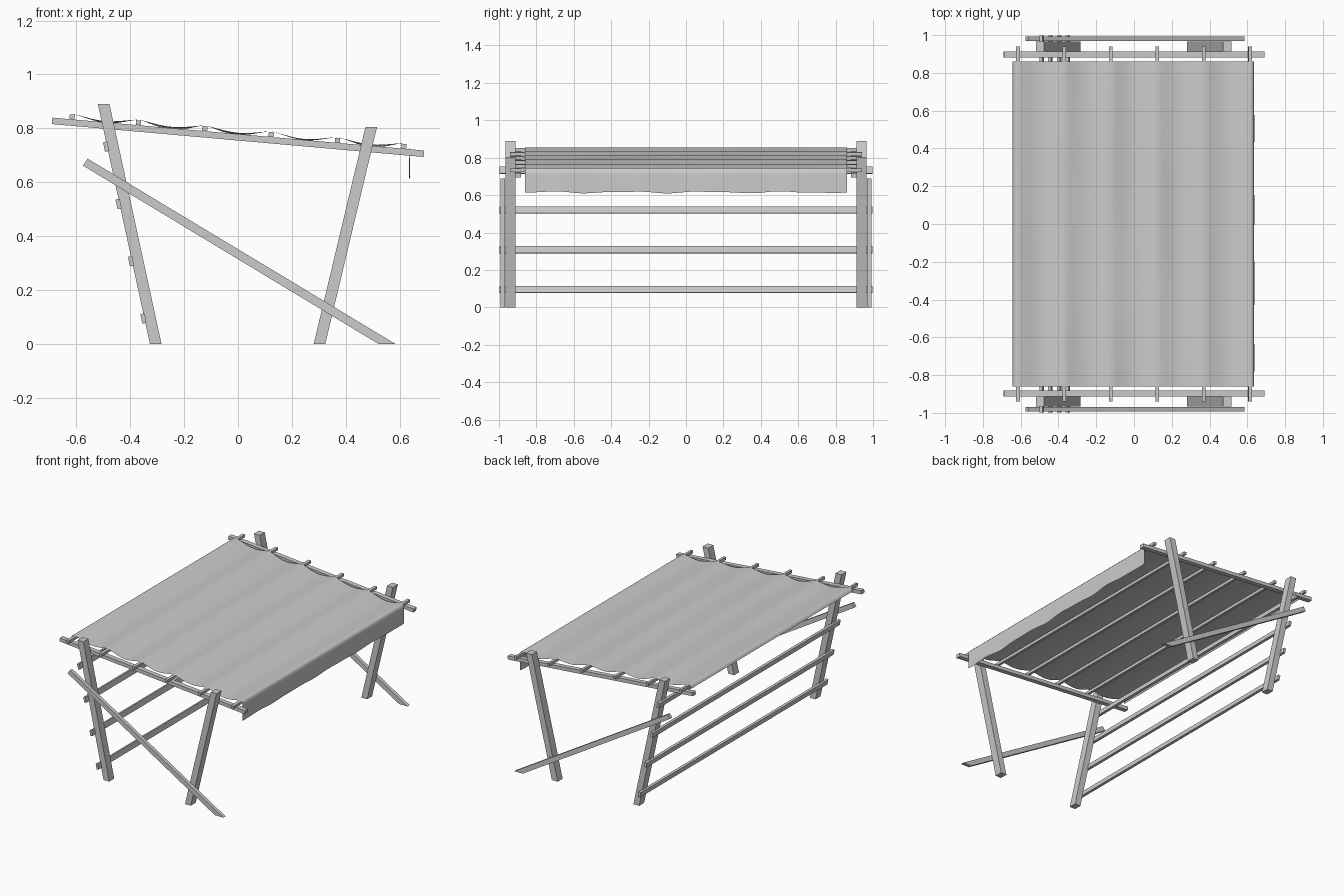
import bpy, bmesh, math
from mathutils import Vector

if "Cube" in bpy.data.objects:
    bpy.data.objects.remove(bpy.data.objects["Cube"])


def prism(name, pts, y0, y1, mirror=False):
    """Extrude an x-z outline along y, optionally mirrored to the other side."""
    bm = bmesh.new()
    a = [bm.verts.new((x, y0, z)) for x, z in pts]
    b = [bm.verts.new((x, y1, z)) for x, z in pts]
    n = len(pts)
    bm.faces.new(a)
    bm.faces.new(b[::-1])
    for i in range(n):
        bm.faces.new((a[i], b[i], b[(i + 1) % n], a[(i + 1) % n]))
    bmesh.ops.recalc_face_normals(bm, faces=bm.faces)
    me = bpy.data.meshes.new(name)
    bm.to_mesh(me)
    bm.free()
    ob = bpy.data.objects.new(name, me)
    bpy.context.collection.objects.link(ob)
    if mirror:
        m = ob.modifiers.new("mirror", 'MIRROR')
        m.use_axis = (False, True, False)
    return ob


def rect(cx, cz, w, h, ang):
    """Rotated rectangle outline in x-z."""
    c, s = math.cos(ang), math.sin(ang)
    return [(cx + u * c - v * s, cz + u * s + v * c)
            for u, v in ((-w/2, -h/2), (w/2, -h/2), (w/2, h/2), (-w/2, h/2))]


# Splayed legs, cut level at both ends
def leg(name, xb, xt, top):
    w = 0.0215
    prism(name, [(xb - w, 0), (xb + w, 0), (xt + w, top), (xt - w, top)],
          0.912, 0.965, True)


leg("back_legs", -0.305, -0.498, 0.89)
leg("front_legs", 0.302, 0.494, 0.805)

# Sloping side rails
slope = math.atan(-0.0885)
prism("side_rails", rect(0, 0.767, 1.384, 0.024, slope), 0.881, 0.913, True)

# Diagonal braces, square at the top and level on the ground
prism("diagonal_braces", [(-0.575, 0.662), (0.522, 0), (0.585, 0), (-0.558, 0.688)],
      0.968, 0.992, True)

# Rungs across the back legs
lean = math.atan(0.193 / 0.89)
for i in range(4):
    z = 0.095 + i * 0.2125
    x = -0.305 - 0.193 * z / 0.89 - 0.025
    prism(f"back_rung_{i + 1}", rect(x, z, 0.016, 0.036, lean), -0.998, 0.998)

# Battens lying on the rails
span = 1.23
batten_x = [-0.615 + i * span / 5 for i in range(6)]


def rail_z(x):
    return 0.779 - 0.0885 * x


for i, x in enumerate(batten_x):
    prism(f"roof_batten_{i + 1}", rect(x, rail_z(x) + 0.009, 0.019, 0.018, slope), -0.94, 0.94)

# Cloth canopy: sags between battens, hangs over the front
profile = [(-0.643, 0.834, 0, 0), (-0.637, 0.845, 0, 0), (-0.628, 0.854, 0, 0)]
STEPS = 10
for i in range(5):
    for k in range(STEPS):
        t = k / STEPS
        x = batten_x[i] + t * span / 5
        profile.append((x, rail_z(x) + 0.021, math.sin(math.pi * t) ** 1.3, 0))
profile += [(0.615, 0.746, 0, 0), (0.626, 0.744, 0, 0), (0.634, 0.735, 0, 0)]
for k in range(1, 7):
    profile.append((0.636, 0.735 - 0.12 * k / 6, 0, k / 6))

NY = 60
bm = bmesh.new()
rows = []
for j in range(NY + 1):
    y = -0.86 + 1.72 * j / NY
    row = []
    for x, z, sag, hang in profile:
        depth = 0.019 + 0.003 * math.sin(4 * y + 7 * x) + 0.004 * (y / 0.86) ** 4
        ripple = math.sin(15 * y) + 0.5 * math.sin(27 * y + 1)
        row.append(bm.verts.new((x + 0.002 * hang * ripple, y,
                                 z - sag * depth + 0.004 * hang * ripple)))
    rows.append(row)
for r, s in zip(rows, rows[1:]):
    for i in range(len(r) - 1):
        bm.faces.new((r[i], r[i + 1], s[i + 1], s[i]))
for f in bm.faces:
    f.smooth = True
me = bpy.data.meshes.new("cloth_canopy")
bm.to_mesh(me)
bm.free()
bpy.context.collection.objects.link(bpy.data.objects.new("cloth_canopy", me))
